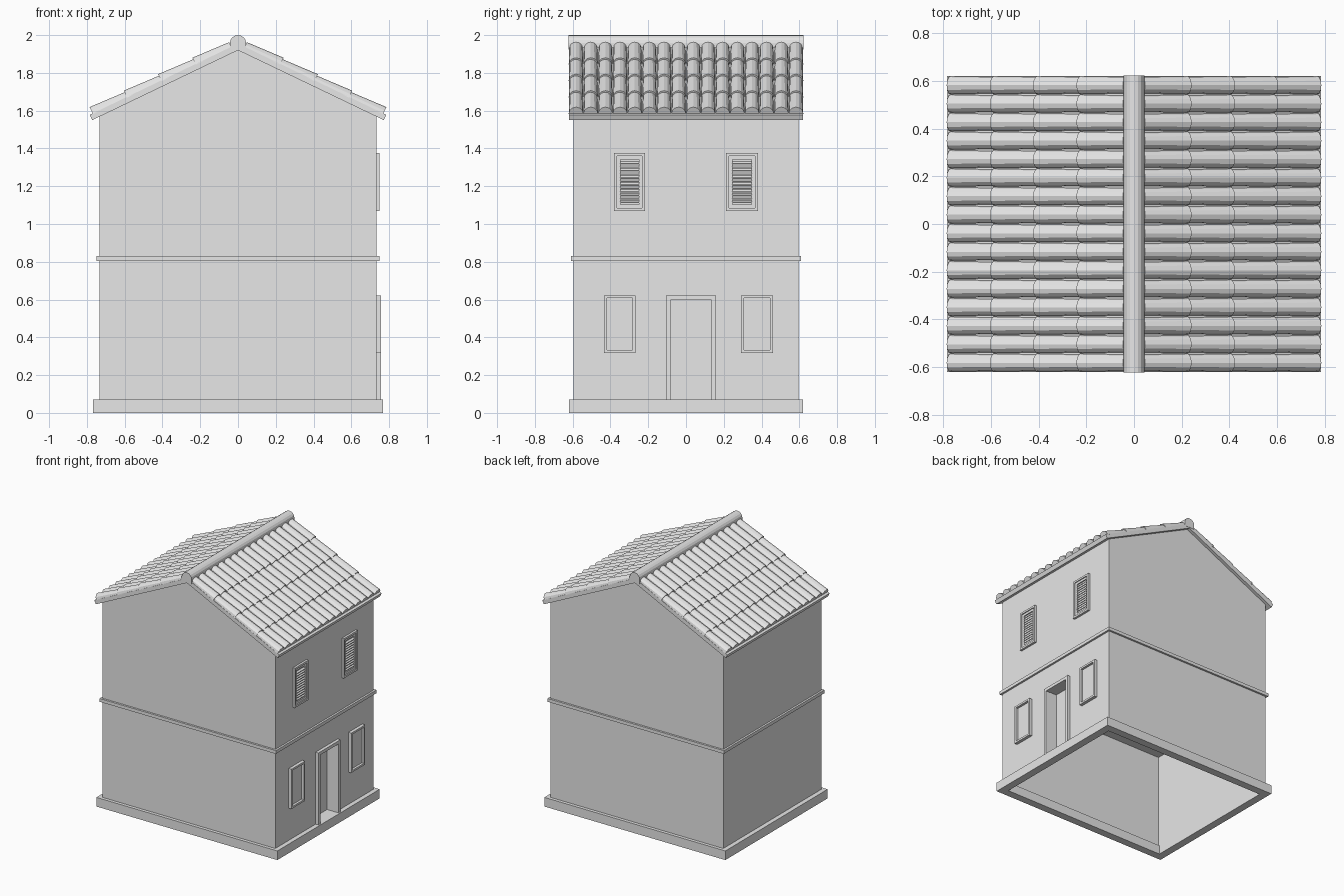
import bpy, bmesh, math

if "Cube" in bpy.data.objects:
    bpy.data.objects.remove(bpy.data.objects["Cube"])

grey = bpy.data.materials.new("plain_grey")
grey.diffuse_color = (0.8, 0.8, 0.8, 1)
grey.use_nodes = True
grey.node_tree.nodes["Principled BSDF"].inputs["Base Color"].default_value = grey.diffuse_color


def finish(name, bm):
    bmesh.ops.recalc_face_normals(bm, faces=bm.faces)
    me = bpy.data.meshes.new(name)
    bm.to_mesh(me)
    bm.free()
    me.materials.append(grey)
    ob = bpy.data.objects.new(name, me)
    bpy.context.collection.objects.link(ob)
    return ob


def loft(bm, a, b):
    """Capped solid between two matching loops of points."""
    va = [bm.verts.new(p) for p in a]
    vb = [bm.verts.new(p) for p in b]
    n = len(va)
    bm.faces.new(va)
    bm.faces.new(vb[::-1])
    for i in range(n):
        j = (i + 1) % n
        bm.faces.new((va[i], vb[i], vb[j], va[j]))


def add_box(bm, x0, x1, y0, y1, z0, z1):
    loop = [(x0, y0), (x1, y0), (x1, y1), (x0, y1)]
    loft(bm, [(x, y, z0) for x, y in loop], [(x, y, z1) for x, y in loop])


def boxes(name, *dims):
    bm = bmesh.new()
    for d in dims:
        add_box(bm, *d)
    return finish(name, bm)


def prism_y(name, profile, y0, y1):
    bm = bmesh.new()
    loft(bm, [(x, y0, z) for x, z in profile], [(x, y1, z) for x, z in profile])
    return finish(name, bm)


def ring(name, X, Y, t, z0, z1):
    """Hollow rectangular wall ring, open above and below."""
    bm = bmesh.new()
    corners = [(-1, -1), (1, -1), (1, 1), (-1, 1)]
    loops = [[bm.verts.new((sx * (X - d), sy * (Y - d), z)) for sx, sy in corners]
             for d, z in ((0, z0), (0, z1), (t, z1), (t, z0))]
    for k in range(4):
        a, b = loops[k], loops[(k + 1) % 4]
        for i in range(4):
            j = (i + 1) % 4
            bm.faces.new((a[i], a[j], b[j], b[i]))
    return finish(name, bm)


def frame(name, y0, y1, z0, z1, x0, x1, w, sill=True):
    """Raised surround on the +x wall."""
    parts = [(x0, x1, y0, y0 + w, z0, z1), (x0, x1, y1 - w, y1, z0, z1),
             (x0, x1, y0 + w, y1 - w, z1 - w, z1)]
    if sill:
        parts.append((x0, x1, y0 + w, y1 - w, z0, z0 + w))
    return boxes(name, *parts)


WX, WY = 0.733, 0.595

# Plinth, hollow lower storey, band and gabled upper storey
ring("plinth", 0.768, 0.62, 0.06, 0, 0.07)
lower = ring("lower_walls", WX, WY, 0.025, 0.02, 0.81)
boxes("floor_band", (-0.748, 0.748, -0.61, 0.61, 0.805, 0.83))
prism_y("upper_walls", [(-WX, 0.82), (WX, 0.82), (WX, 1.575), (0, 1.93), (-WX, 1.575)], -WY, WY)

# Door opening cut through the lower wall
cutter = boxes("door_cutter", (0.6, 0.8, -0.082, 0.137, 0.07, 0.6))
cutter.hide_render = True
cutter.hide_viewport = True
cut = lower.modifiers.new("door_opening", 'BOOLEAN')
cut.object = cutter
cut.operation = 'DIFFERENCE'
cut.solver = 'EXACT'

# Door niche, panel and surround
boxes("door_niche",
      (0.655, 0.725, -0.10, -0.082, 0.06, 0.615),
      (0.655, 0.725, 0.137, 0.155, 0.06, 0.615),
      (0.655, 0.725, -0.082, 0.137, 0.60, 0.615),
      (0.655, 0.725, -0.082, 0.137, 0.06, 0.07))
boxes("door_panel", (0.645, 0.66, -0.10, 0.155, 0.06, 0.615))
frame("door_surround", -0.106, 0.16, 0.07, 0.622, 0.725, 0.757, 0.024, sill=False)

# Lower windows
for tag, y0, y1 in (("front", -0.433, -0.268), ("back", 0.292, 0.46)):
    frame("lower_window_frame_" + tag, y0, y1, 0.317, 0.622, 0.725, 0.757, 0.015)
    boxes("lower_window_pane_" + tag, (0.73, 0.739, y0 + 0.01, y1 - 0.01, 0.327, 0.612))

# Upper windows with louvred shutters
for tag, y0, y1 in (("front", -0.381, -0.217), ("back", 0.212, 0.380)):
    frame("upper_window_frame_" + tag, y0, y1, 1.07, 1.375, 0.725, 0.75, 0.015)
    frame("shutter_frame_" + tag, y0 + 0.015, y1 - 0.015, 1.085, 1.36, 0.725, 0.742, 0.018)
    bm = bmesh.new()
    a, b = y0 + 0.031, y1 - 0.031
    for i in range(12):
        z = 1.112 + i * 0.0186
        slat = [(0.731, z + 0.010), (0.745, z), (0.745, z + 0.005), (0.731, z + 0.015)]
        loft(bm, [(x, a, v) for x, v in slat], [(x, b, v) for x, v in slat])
    finish("shutter_slats_" + tag, bm)

# Roof slab
prism_y("roof_slab", [(0, 1.92), (0.772, 1.55), (0.785, 1.578), (0, 1.955),
                      (-0.785, 1.578), (-0.772, 1.55)], -0.62, 0.62)

# Overlapping half-round tiles, each wider and higher at its lower end
ANG = math.atan(0.48)
CA, SA = math.cos(ANG), math.sin(ANG)
ROWS, PITCH, STEP, END = 16, 0.0776, 0.2013, 0.853
SIDES = 6


def tile_loop(side, yc, u, r, h):
    pts = []
    for i in range(SIDES + 1):
        t = math.pi * i / SIDES
        v = h * math.sin(t) - 0.002
        pts.append((side * (u * CA + v * SA), yc + r * math.cos(t), 1.953 - u * SA + v * CA))
    return pts


for side, label in ((1, "right"), (-1, "left")):
    bm = bmesh.new()
    for row in range(ROWS):
        yc = (row - (ROWS - 1) / 2) * PITCH
        for k in range(4):
            low = END - k * STEP
            high = max(low - STEP - 0.01, 0.01)
            loft(bm, tile_loop(side, yc, high, 0.035, 0.031),
                 tile_loop(side, yc, low, 0.039, 0.041))
    finish("roof_tiles_" + label, bm)

# Ridge cap
cap = [(0.043 * math.cos(math.pi * i / 8), 1.957 + 0.043 * math.sin(math.pi * i / 8)) for i in range(9)]
prism_y("ridge_cap", cap + [(-0.043, 1.925), (0.043, 1.925)], -0.622, 0.622)
